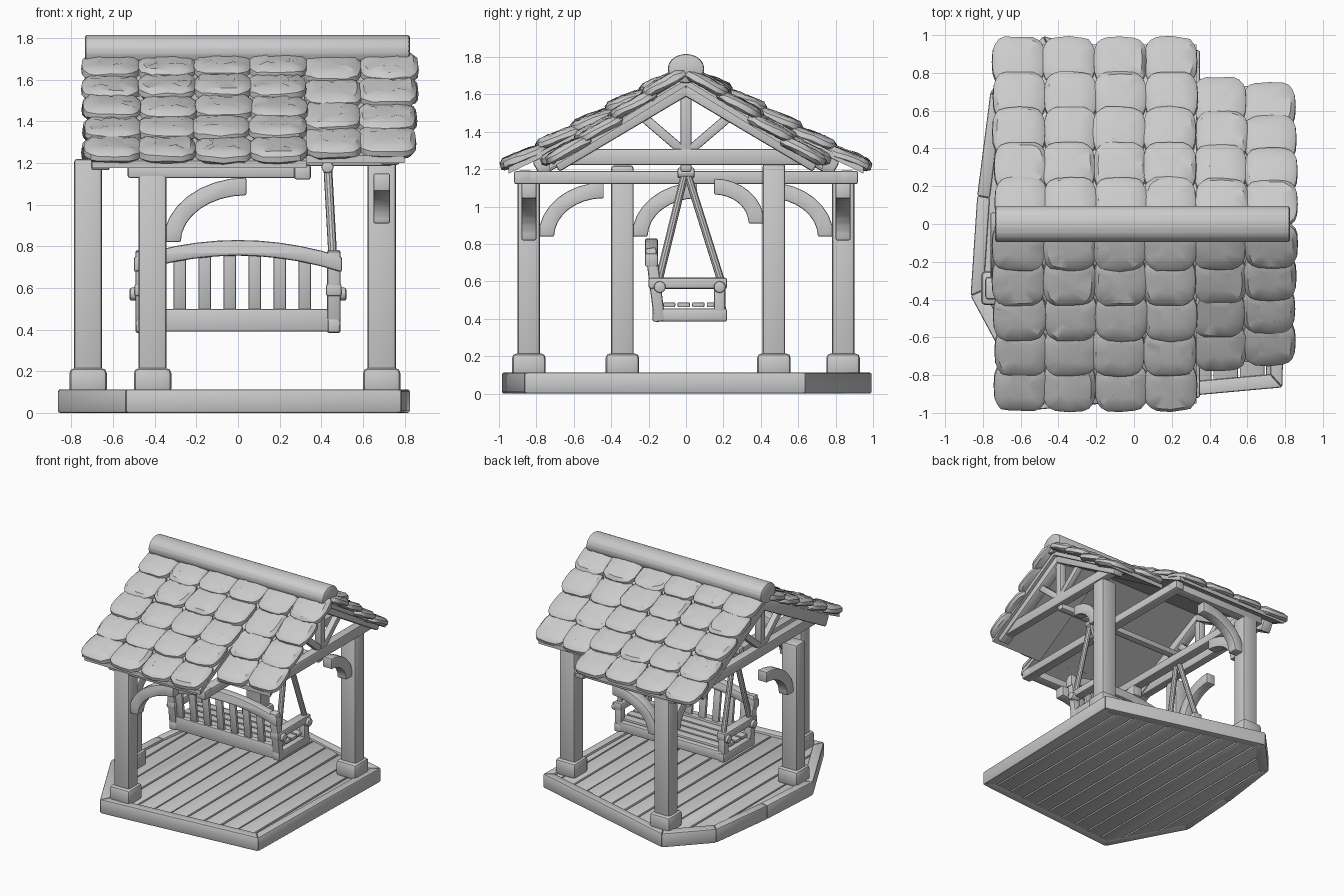
import bpy, bmesh, math, random
from mathutils import Matrix, Vector

random.seed(4)
cube = bpy.data.objects.get("Cube")
if cube:
    bpy.data.objects.remove(cube, do_unlink=True)

GREY = (0.6, 0.6, 0.6, 1)
mat = bpy.data.materials.new("plain_grey")
mat.use_nodes = True
mat.diffuse_color = GREY
mat.node_tree.nodes["Principled BSDF"].inputs["Base Color"].default_value = GREY


def finish(name, bm, bevel=0.0):
    """Round the edges, smooth the shading and link the object."""
    if bevel:
        bmesh.ops.bevel(bm, geom=bm.edges[:], offset=bevel, segments=2,
                        profile=0.5, affect='EDGES', clamp_overlap=True)
    bmesh.ops.recalc_face_normals(bm, faces=bm.faces[:])
    me = bpy.data.meshes.new(name)
    bm.to_mesh(me)
    bm.free()
    me.shade_smooth()
    me.set_sharp_from_angle(angle=math.radians(35))
    me.materials.append(mat)
    ob = bpy.data.objects.new(name, me)
    bpy.context.collection.objects.link(ob)
    return ob


def frame(p, q):
    """Matrix whose z axis runs from p to q, placed midway."""
    p, q = Vector(p), Vector(q)
    z = (q - p).normalized()
    ref = Vector((0, 0, 1)) if abs(z.z) < 0.99 else Vector((0, 1, 0))
    x = ref.cross(z).normalized()
    m = Matrix((x, z.cross(x), z)).transposed().to_4x4()
    m.translation = (p + q) / 2
    return m, (q - p).length


def beam(name, p, q, w, h, bevel=0.012):
    m, length = frame(p, q)
    bm = bmesh.new()
    bmesh.ops.create_cube(bm, size=1, matrix=m @ Matrix.Diagonal((w, h, length, 1)))
    return finish(name, bm, bevel)


def rod(name, p, q, r, sides=10, bevel=0.0):
    m, length = frame(p, q)
    bm = bmesh.new()
    bmesh.ops.create_cone(bm, cap_ends=True, segments=sides, radius1=r,
                          radius2=r, depth=length, matrix=m)
    return finish(name, bm, bevel)


def prism(name, outline, extrude, bevel=0.01):
    """Extrude a closed outline of 3D points along a vector."""
    bm = bmesh.new()
    face = bm.faces.new([bm.verts.new(p) for p in outline])
    new = bmesh.ops.extrude_face_region(bm, geom=[face])
    bmesh.ops.translate(bm, vec=extrude,
                        verts=[v for v in new["geom"] if isinstance(v, bmesh.types.BMVert)])
    return finish(name, bm, bevel)


# Floor: a skewed deck with planks and a raised rim
deck = [(0.825, 0.64), (-0.48, 0.995), (-0.76, 0.7), (-0.83, 0.15),
        (-0.865, -0.38), (-0.54, -0.985), (0.785, -0.865)]
PLANK = 0.14
for i in range(12):
    x0 = -0.84 + i * PLANK
    bm = bmesh.new()
    bm.faces.new([bm.verts.new((x * 0.97, y * 0.97, 0.002)) for x, y in deck])
    for x, side in ((x0, -1), (x0 + PLANK - 0.01, 1)):
        bmesh.ops.bisect_plane(bm, geom=bm.verts[:] + bm.edges[:] + bm.faces[:],
                               plane_co=(x, 0, 0), plane_no=(side, 0, 0), clear_outer=True)
    if not bm.faces:
        bm.free()
        continue
    top = bmesh.ops.extrude_face_region(bm, geom=bm.faces[:])
    bmesh.ops.translate(bm, vec=(0, 0, 0.095 + random.uniform(-0.004, 0.004)),
                        verts=[v for v in top["geom"] if isinstance(v, bmesh.types.BMVert)])
    finish("floor_plank", bm, 0.006)
for i, a in enumerate(deck):
    b = deck[(i + 1) % len(deck)]
    inner = 0.92
    prism("floor_rim", [(a[0], a[1], 0), (b[0], b[1], 0),
                        (b[0] * inner, b[1] * inner, 0), (a[0] * inner, a[1] * inner, 0)],
          (0, 0, 0.113), 0.01)

# Posts with block feet
posts = {"front": (-0.41, -0.84, 1.15), "side": (-0.72, -0.34, 1.22),
         "right": (0.69, 0.47, 1.23), "back": (-0.41, 0.84, 1.15)}
for name, (x, y, top) in posts.items():
    beam(name + "_post", (x, y, 0.09), (x, y, top), 0.135, 0.12, 0.016)
    beam(name + "_post_foot", (x, y, 0.09), (x, y, 0.215), 0.18, 0.18, 0.025)


# Curved braces
def brace(post, dx, dy, reach, rise=0.29, top=1.13):
    x, y, _ = posts[post]
    d = Vector((dx, dy, 0))
    side = Vector((-d.y, d.x, 0))
    outer, inner = [], []
    for k in range(9):
        a = math.radians(90 * k / 8)
        for pts, t in ((outer, 0.0), (inner, 0.085)):
            u = 0.05 + reach - (reach - t) * math.cos(a)
            z = top - rise + (rise - t) * math.sin(a)
            pts.append(Vector((x, y, z)) + d * u - side * 0.04)
    prism("curved_brace", outer + inner[::-1], side * 0.08, 0.008)


brace("front", 1, 0, 0.4, 0.31)
brace("front", 0, 1, 0.35)
brace("back", 1, 0, 0.4, 0.31)
brace("back", 0, -1, 0.35)
brace("side", 0, 1, 0.35)
brace("right", 0, -1, 0.27, 0.24, 1.15)

# Wall plates and cross beams
for s in (-1, 1):
    beam("eave_plate", (-0.53, s * 0.86, 1.16), (0.35, s * 0.86, 1.16), 0.08, 0.065)
beam("end_cross_beam", (-0.41, -0.84, 1.155), (-0.41, 0.84, 1.155), 0.08, 0.07)
beam("cross_beam", (0.31, -0.92, 1.155), (0.31, 0.92, 1.155), 0.08, 0.07)
beam("swing_beam", (-0.5, 0, 1.21), (0.74, 0, 1.21), 0.06, 0.05)


# Gable trusses
def truss(x, half, foot_z):
    beam("tie_beam", (x, -half + 0.07, 1.265), (x, half - 0.07, 1.265), 0.07, 0.085)
    beam("king_post", (x, 0, 1.28), (x, 0, 1.68), 0.06, 0.06)
    for s in (-1, 1):
        beam("rafter", (x, 0, 1.64), (x, s * half, foot_z), 0.09, 0.09)
        beam("truss_strut", (x, 0.02 * s, 1.3), (x, s * 0.23, 1.48), 0.05, 0.05, 0.008)


truss(0.73, 0.7, 1.225)
truss(-0.66, 0.8, 1.2)


# Roof: sheathing, rounded shingles and ridge log
def shingle(center, down, width, length):
    across = Vector((1, 0, 0))
    normal = across.cross(down)
    if normal.z < 0:
        normal = -normal
    bm = bmesh.new()
    rings, seg = [], 20
    shape = [random.uniform(0.97, 1.03) for _ in range(seg)]
    for scale, lift in ((0.88, -0.7), (1, -0.3), (0.98, 0.45), (0.82, 0.95), (0.4, 1.1)):
        ring = []
        for k in range(seg):
            a = math.tau * k / seg
            c, s = math.cos(a), math.sin(a)
            u = math.copysign(abs(c) ** 0.55, c) * width / 2 * scale
            v = math.copysign(abs(s) ** 0.65, s) * length / 2 * scale * shape[k]
            n = 0.034 * lift + random.uniform(-0.005, 0.005)
            ring.append(bm.verts.new(center + across * u + down * v + normal * n))
        rings.append(ring)
    for lo, hi in zip(rings, rings[1:]):
        for k in range(seg):
            j = (k + 1) % seg
            bm.faces.new((lo[k], lo[j], hi[j], hi[k]))
    bm.faces.new(rings[0][::-1])
    bm.faces.new(rings[-1])
    finish("shingle", bm)


COL = 0.265
for s in (-1, 1):
    for col in range(6):
        long_side = col < 4
        rows = 5 if long_side else 4
        end_y, end_z = (0.99, 1.205) if long_side else (0.775 - 0.03 * (col - 4), 1.225)
        top, end = Vector((0, s * 0.06, 1.705)), Vector((0, s * end_y, end_z))
        slope = (end - top) / rows
        x = -0.605 + col * COL
        for r in range(rows):
            length = slope.length * 1.32
            down = (slope + Vector((0, 0, 0.03))).normalized()
            tip = top + slope * (r + 1) + Vector((x, 0, 0.008))
            tip += Vector((random.uniform(-0.01, 0.01), 0, random.uniform(-0.006, 0.006)))
            shingle(tip - down * length / 2, down, COL * 1.07, length)
    for x0, x1, y, z in ((-0.7, 0.33, 0.95, 1.175), (0.33, 0.8, 0.73, 1.2)):
        prism("roof_sheathing", [(x0, 0, 1.645), (x1, 0, 1.645), (x1, s * y, z), (x0, s * y, z)],
              (0, 0, 0.035), 0)
ridge = rod("ridge_log", (-0.735, 0, 0), (0.825, 0, 0), 0.098, 20, 0.018)
ridge.scale.z = 0.8
ridge.location.z = 1.738

# Swing bench, facing the back
for s in (-1, 1):
    x = 0.46 * s
    beam("bench_side_rail", (x, -0.18, 0.42), (x, 0.22, 0.42), 0.06, 0.07)
    beam("bench_armrest", (x, -0.2, 0.59), (x, 0.22, 0.59), 0.075, 0.06)
    beam("bench_front_leg", (x, 0.18, 0.39), (x, 0.18, 0.6), 0.06, 0.06)
    beam("bench_back_leg", (x, -0.14, 0.385), (x, -0.19, 0.78), 0.065, 0.06)
    for y in (-0.14, 0.18):
        rod("hanger_peg", (s * 0.44, y, 0.57), (s * 0.52, y, 0.57), 0.033, 10, 0.01)
        rod("swing_rope", (s * 0.43, 0, 1.2), (s * 0.465, y * 1.1, 0.57), 0.021)
    rod("rope_knot", (s * 0.43, -0.045, 1.18), (s * 0.43, 0.045, 1.18), 0.03, 10, 0.01)
beam("bench_back_rail", (-0.47, -0.15, 0.445), (0.47, -0.15, 0.445), 0.05, 0.11)
beam("bench_front_rail", (-0.47, 0.19, 0.43), (0.47, 0.19, 0.43), 0.05, 0.08)
for i in range(4):
    y = -0.09 + i * 0.078
    beam("seat_slat", (-0.46, y, 0.475), (0.46, y, 0.475), 0.066, 0.025, 0.006)
for i in range(7):
    x = -0.4 + i * 0.12
    beam("back_slat", (x, -0.15, 0.48), (x, -0.185, 0.77), 0.06, 0.025, 0.006)
arch = [(-0.5 + i / 10, 0.75 + 0.08 * (1 - ((i - 5) / 5) ** 2)) for i in range(11)]
prism("bench_top_rail", [(x, -0.22, z) for x, z in arch]
      + [(x, -0.22, z - 0.075) for x, z in reversed(arch)], (0, 0.07, 0), 0.012)
